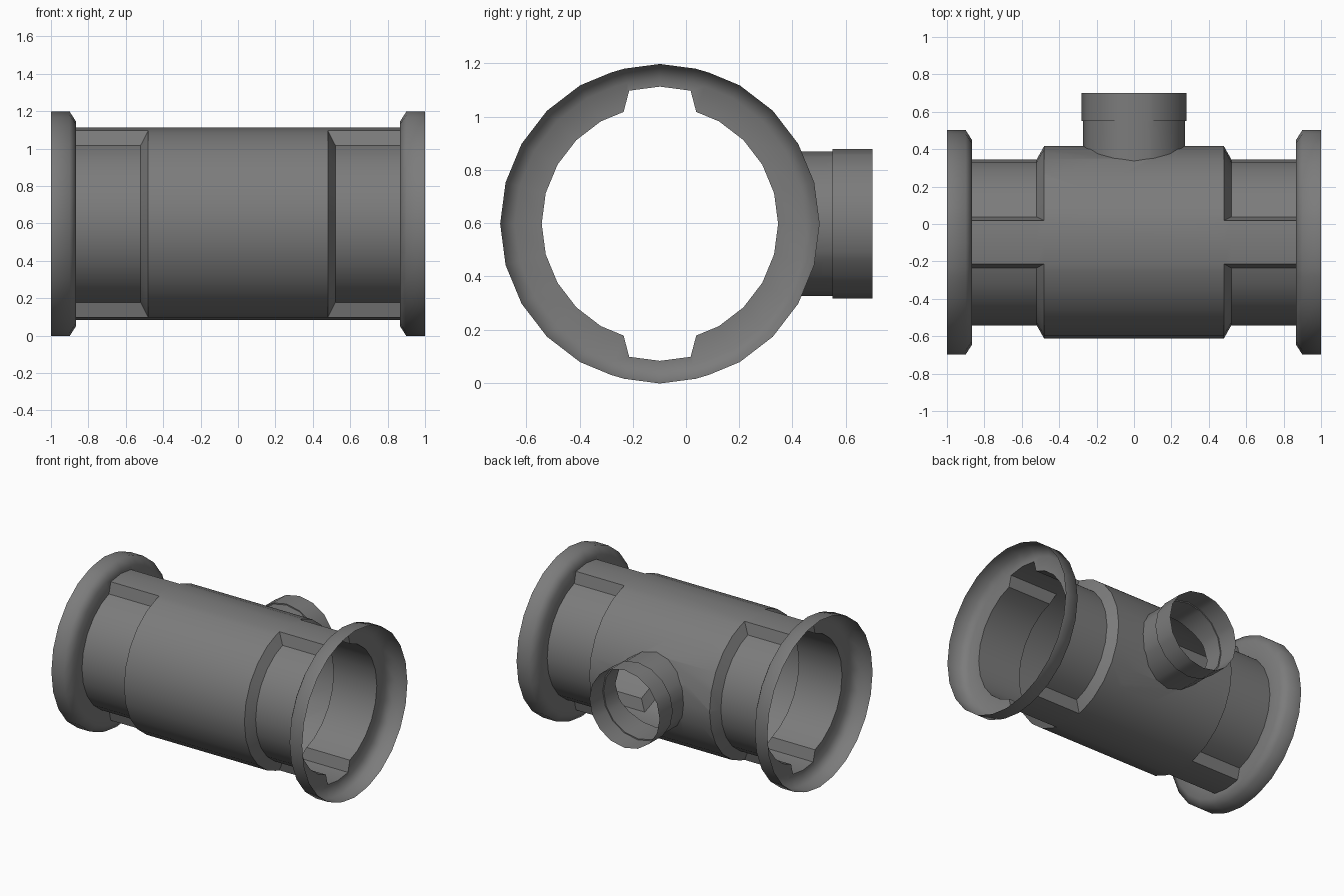
import bpy, bmesh
from math import sin, cos, radians, pi
from mathutils import Vector

cube = bpy.data.objects.get("Cube")
if cube:
    bpy.data.objects.remove(cube, do_unlink=True)

grey = bpy.data.materials.new("dark grey metal")
grey.use_nodes = True
colour = (0.2, 0.2, 0.2, 1)
grey.diffuse_color = colour
grey.node_tree.nodes["Principled BSDF"].inputs["Base Color"].default_value = colour

CY, CZ = -0.098, 0.598          # main pipe axis
FLANGE, LIP, BODY, NECK = 0.6, 0.545, 0.515, 0.444
BRANCH, COLLAR, SIDES = 0.272, 0.28, 16

# Columns around the pipe: 15 degree steps, with a raised land at top and bottom
half = [0, 13, 18] + list(range(30, 151, 15)) + [162, 167]
columns = half + [a + 180 for a in half]


def is_land(a):
    return min(a % 180, 180 - a % 180) < 15


def pipe_point(x, r, a):
    """Point on a 24-sided ring; the neck keeps the body radius on the lands."""
    if r == NECK and is_land(a):
        r = BODY
    r *= cos(radians(7.5)) / cos(radians(a % 15 - 7.5))
    return (x, CY + r * sin(radians(a)), CZ + r * cos(radians(a)))


# Main pipe: flanges, necks, shoulders and body as one thin shell
side = [(1, FLANGE), (0.9, FLANGE), (0.865, LIP), (0.865, NECK), (0.52, NECK), (0.48, BODY)]
profile = [(-x, r) for x, r in side] + side[::-1]
bm = bmesh.new()
rings = [[bm.verts.new(pipe_point(x, r, a)) for a in columns] for x, r in profile]
flange_verts = {v for ring, (x, r) in zip(rings, profile) if r in (FLANGE, LIP) for v in ring}
n = len(columns)
for k in range(len(rings) - 1):
    shoulder = {profile[k][1], profile[k + 1][1]} == {BODY, NECK}
    for i in range(n):
        j = (i + 1) % n
        quad = [rings[k][i], rings[k][j], rings[k + 1][j], rings[k + 1][i]]
        if shoulder and is_land(columns[i]) != is_land(columns[j]):
            # split the land corner from body to neck
            body_first = profile[k][1] == BODY
            s = 0 if is_land(columns[i]) == body_first else 1
            bm.faces.new([quad[s], quad[s + 1], quad[s + 2]])
            bm.faces.new([quad[s], quad[s + 2], quad[(s + 3) % 4]])
        else:
            bm.faces.new(quad)

# Opening in the back of the body, clipped to the branch outline
inside = [f for f in bm.faces
          if f.calc_center_median().y > CY + 0.1 and abs(f.calc_center_median().x) < 0.1]
for k in range(SIDES):
    a = 2 * pi * (k + 0.5) / SIDES
    normal = Vector((cos(a), 0, sin(a)))
    origin = Vector((0, 0, CZ)) + normal * BRANCH * cos(pi / SIDES)
    geom = set(inside)
    for f in inside:
        geom.update(f.edges)
        geom.update(f.verts)
    cut = bmesh.ops.bisect_plane(bm, geom=list(geom), dist=1e-5, plane_co=origin, plane_no=normal)
    faces = {f for f in cut["geom"] if isinstance(f, bmesh.types.BMFace)}
    inside = [f for f in faces if (f.calc_center_median() - origin).dot(normal) < 0]
bmesh.ops.delete(bm, geom=inside, context="FACES")

# Branch pipe: pull the opening's rim out to the collar and the open end
rim = [e for e in bm.edges if e.is_boundary and abs(e.verts[0].co.x) < 0.4]
for y, scale in ((0.55, 1), (0.55, COLLAR / BRANCH), (0.7, 1)):
    new = bmesh.ops.extrude_edge_only(bm, edges=rim)["geom"]
    rim = [g for g in new if isinstance(g, bmesh.types.BMEdge)]
    for v in (g for g in new if isinstance(g, bmesh.types.BMVert)):
        v.co = Vector((v.co.x * scale, y, CZ + (v.co.z - CZ) * scale))

# Smooth shading with crisp edges, rounded flanges stay soft
bmesh.ops.recalc_face_normals(bm, faces=bm.faces)
for f in bm.faces:
    f.smooth = True
for e in bm.edges:
    soft = e.verts[0] in flange_verts and e.verts[1] in flange_verts
    e.smooth = soft or len(e.link_faces) != 2 or e.calc_face_angle() < radians(30)

mesh = bpy.data.meshes.new("pipe_tee")
bm.to_mesh(mesh)
bm.free()
mesh.materials.append(grey)
pipe = bpy.data.objects.new("pipe_tee", mesh)
bpy.context.scene.collection.objects.link(pipe)
